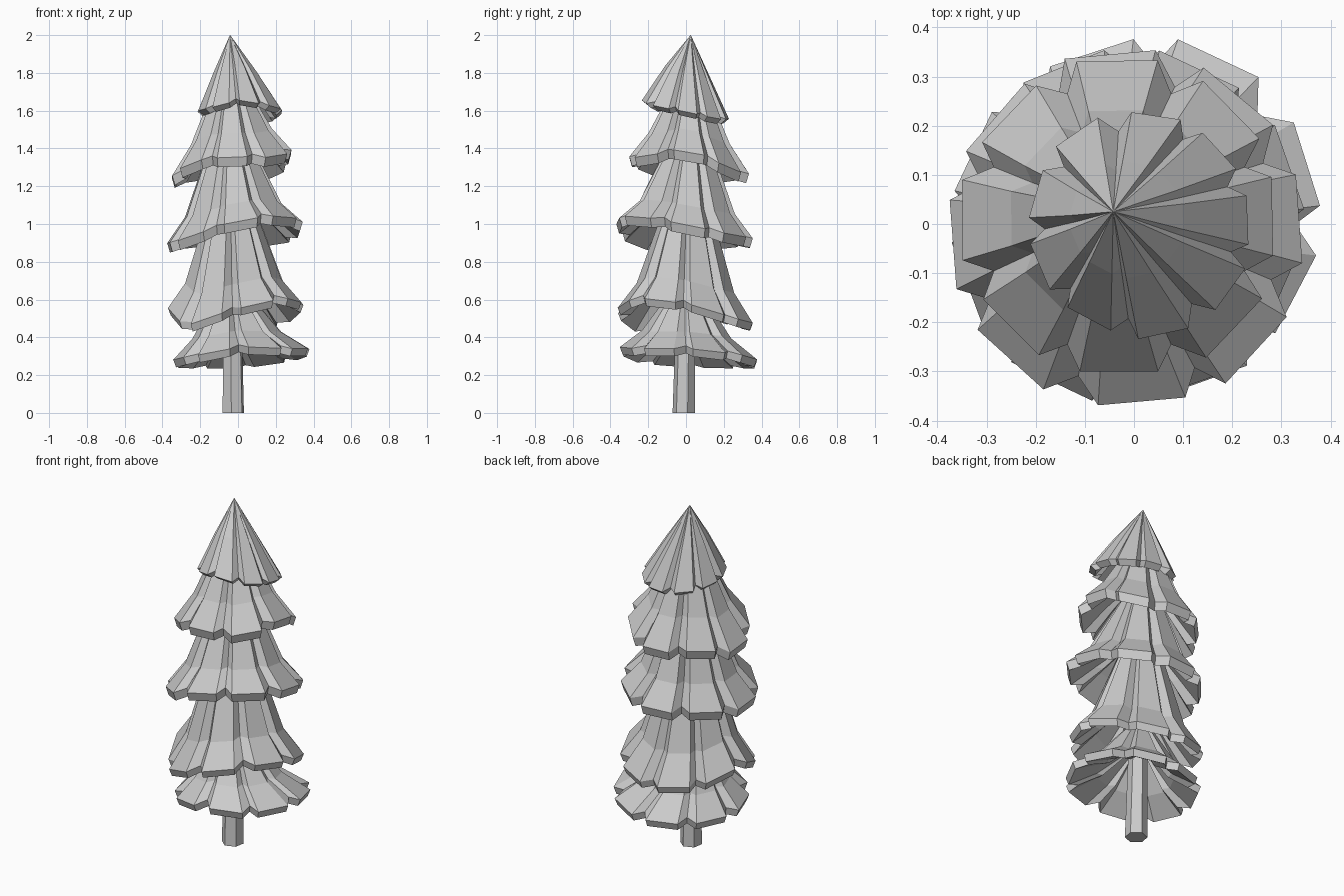
import bpy, math, random
from mathutils import Vector

if "Cube" in bpy.data.objects:
    bpy.data.objects.remove(bpy.data.objects["Cube"])

random.seed(4)
TOP = Vector((-0.042, 0.025))      # axis near the tip
LOW = Vector((-0.025, -0.012))     # axis at the foot


def axis_at(z):
    return LOW.lerp(TOP, z / 2)


def make(name, verts, faces):
    me = bpy.data.meshes.new(name)
    me.from_pydata(verts, [], faces)
    me.validate()
    ob = bpy.data.objects.new(name, me)
    bpy.context.collection.objects.link(ob)
    return ob


def height(heights, ang):
    """Rim height at an angle, blended round the compass (E, NE, N ...)."""
    t = (ang / (math.pi / 4)) % 8
    i = int(t) % 8
    f = t - int(t)
    return heights[i] * (1 - f) + heights[(i + 1) % 8] * f


def tier(name, lobes, phase, centre, rim_r, thick, inset, heights, mid, top, under):
    """Pleated hollow skirt: each lobe has two outer points and one notch."""
    mean = sum(heights) / 8
    step = 2 * math.pi / lobes
    spokes = []
    for k in range(lobes):
        c = math.radians(phase) + k * step + random.uniform(-.03, .03)
        grow = random.uniform(.98, 1.03)
        spokes += [(c - step * .32, grow), (c + step * .32, grow),
                   (math.radians(phase) + (k + .5) * step, .85)]
    n = len(spokes)
    rim_c = Vector(centre)
    rings = [[] for _ in range(6)]
    for a, g in spokes:
        d = Vector((math.cos(a), math.sin(a)))
        h = height(heights, a)
        lift = .015 if g < .9 else 0
        mid_c = rim_c.lerp(axis_at(mid[1]), .5)
        mid_z = mid[1] + .65 * (h - mean)
        points = [
            (axis_at(under[1]) + d * under[0] * g, under[1]),
            (mid_c + d * (mid[0] - .03) * g, mid_z - .05),
            (rim_c + d * (rim_r - inset) * g, h + lift),
            (rim_c + d * rim_r * g, h + thick + lift),
            (mid_c + d * mid[0] * g, mid_z),
            (axis_at(top[1]) + d * top[0] * g, top[1])]
        for ring, (p, z) in zip(rings, points):
            ring.append((p.x, p.y, z))
    verts = [v for ring in rings for v in ring]
    faces = [(r * n + i, r * n + (i + 1) % n, (r + 1) * n + (i + 1) % n, (r + 1) * n + i)
             for r in range(5) for i in range(n)]
    faces += [tuple(range(n - 1, -1, -1)), tuple(range(5 * n, 6 * n))]
    return make(name, verts, faces)


# Branch tiers, tip to foot
tier("tip_branches", 9, 3, (.012, 0), .228, .025, .03,
     [1.57, 1.53, 1.53, 1.55, 1.57, 1.59, 1.63, 1.60],
     (.118, 1.80), (.001, 2.0), (.05, 1.80))
tier("upper_branches", 8, 0, (-.03, .01), .325, .05, .015,
     [1.36, 1.23, 1.21, 1.24, 1.17, 1.28, 1.31, 1.30],
     (.22, 1.455), (.085, 1.74), (.05, 1.55))
tier("middle_branches", 8, 4, (-.015, -.015), .365, .05, .015,
     [.95, .89, .87, .88, .84, .87, .97, 1.00],
     (.26, 1.075), (.115, 1.42), (.05, 1.20))
tier("lower_branches", 8, 20, (-.015, 0), .36, .04, .015,
     [.54, .46, .43, .46, .53, .42, .51, .57],
     (.26, .67), (.12, 1.10), (.05, .82))
tier("bottom_branches", 8, 19, (.022, .018), .36, .04, .015,
     [.30, .27, .235, .235, .24, .26, .31, .30],
     (.235, .41), (.08, .64), (.05, .52))

# Six-sided trunk
v = []
for z, r in ((0, .06), (.6, .05)):
    c = axis_at(z)
    for i in range(6):
        a = math.radians(60 * i + 20)
        v.append((c.x + r * math.cos(a), c.y + r * math.sin(a), z))
f = [(i, (i + 1) % 6, 6 + (i + 1) % 6, 6 + i) for i in range(6)]
make("trunk", v, f + [tuple(range(5, -1, -1)), tuple(range(6, 12))])
